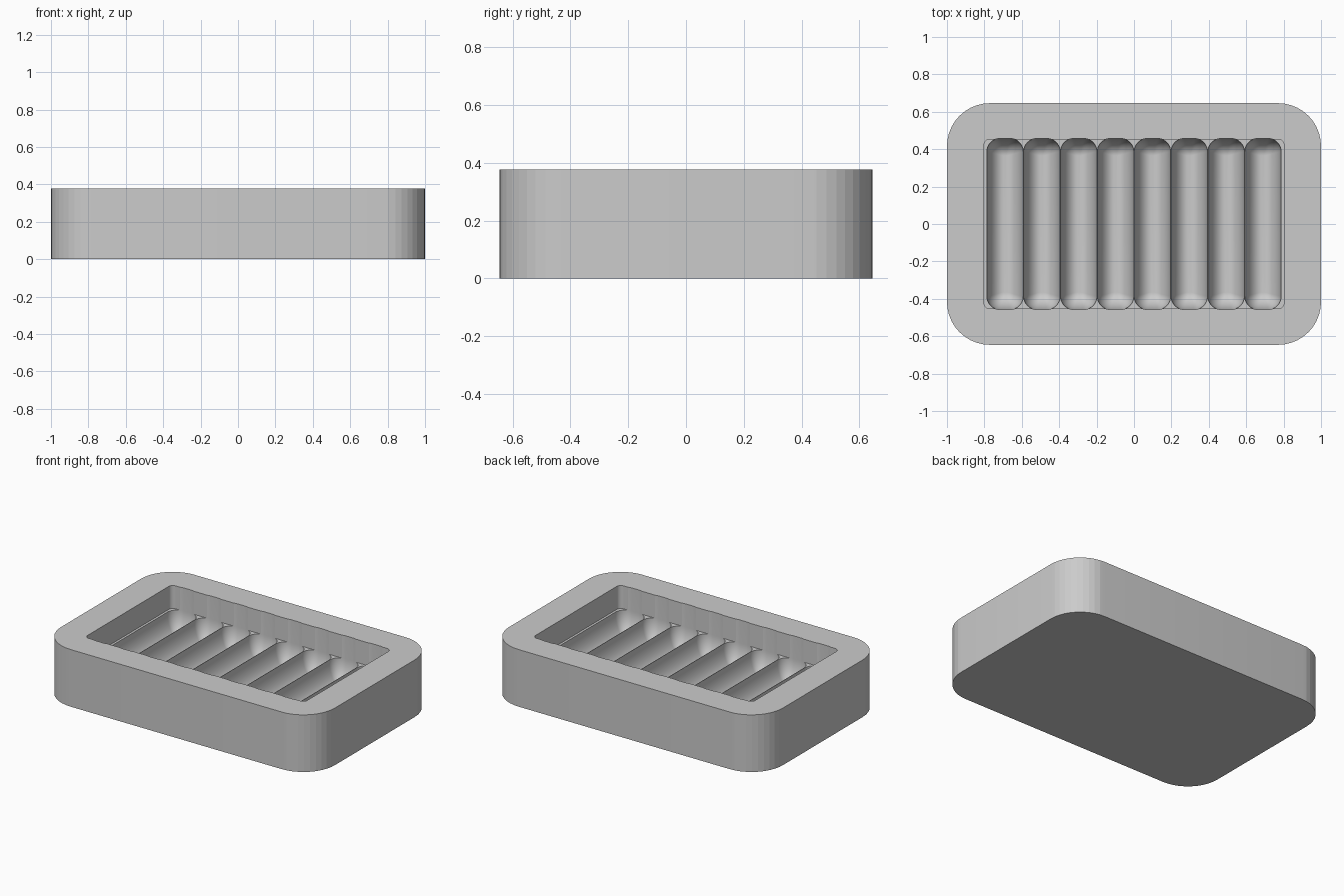
import bpy, bmesh, math

if "Cube" in bpy.data.objects:
    bpy.data.objects.remove(bpy.data.objects["Cube"])

H = 0.377         # tray height
FLOOR = 0.225     # pocket floor height
DEPTH = 0.15      # groove depth below the pocket floor


def ring(hx, hy, r, segs, z, cx=0.0):
    """Points of a rounded rectangle, counter-clockwise."""
    pts = []
    for k, (sx, sy) in enumerate([(1, 1), (-1, 1), (-1, -1), (1, -1)]):
        for i in range(segs + 1):
            a = math.radians(90) * (k + i / segs)
            pts.append((cx + sx * (hx - r) + r * math.cos(a),
                        sy * (hy - r) + r * math.sin(a), z))
    return pts


def add_stack(bm, rings):
    """Skin a closed solid through a stack of rings."""
    rows = [[bm.verts.new(p) for p in r] for r in rings]
    n = len(rows[0])
    bm.faces.new(rows[0][::-1])
    bm.faces.new(rows[-1])
    for a, b in zip(rows, rows[1:]):
        for i in range(n):
            j = (i + 1) % n
            bm.faces.new((a[i], a[j], b[j], b[i]))


def make(name, stacks):
    bm = bmesh.new()
    for s in stacks:
        add_stack(bm, s)
    me = bpy.data.meshes.new(name)
    bm.to_mesh(me)
    bm.free()
    ob = bpy.data.objects.new(name, me)
    bpy.context.collection.objects.link(ob)
    return ob


def cut(target, cutter):
    cutter.hide_render = True
    mod = target.modifiers.new("cut", 'BOOLEAN')
    mod.operation = 'DIFFERENCE'
    mod.solver = 'EXACT'
    mod.object = cutter
    bpy.context.view_layer.objects.active = target
    bpy.ops.object.modifier_apply(modifier=mod.name)
    bpy.data.objects.remove(cutter)


def groove(cx):
    """Upright cutter with rounded corners and a rounded bottom."""
    r, hx, hy, plan, steps = 0.09, 0.097, 0.457, 0.07, 18
    rings = []
    for i in range(steps + 1):
        t = math.radians(90) * i / steps
        k = math.sin(t)
        inset = r * (1 - k)
        rings.append(ring(hx - inset, hy - inset, 0.003 + (plan - 0.003) * k, 14,
                          FLOOR - DEPTH * math.cos(t), cx))
    rings.append(ring(hx, hy, plan, 14, H + 0.1, cx))
    return rings


# Outer body
tray = make("tray", [[ring(1.0, 0.646, 0.23, 10, 0), ring(1.0, 0.646, 0.23, 10, H)]])

# Rectangular pocket
cut(tray, make("pocket_cutter", [[ring(0.802, 0.453, 0.03, 8, FLOOR),
                                  ring(0.802, 0.453, 0.03, 8, H + 0.1)]]))

# Eight rounded grooves side by side
cut(tray, make("groove_cutter", [groove((i - 3.5) * 0.197) for i in range(8)]))

# Smooth grooves, faceted outer corners
bpy.ops.object.select_all(action='DESELECT')
tray.select_set(True)
bpy.context.view_layer.objects.active = tray
bpy.ops.object.shade_smooth_by_angle(angle=math.radians(8.5))
